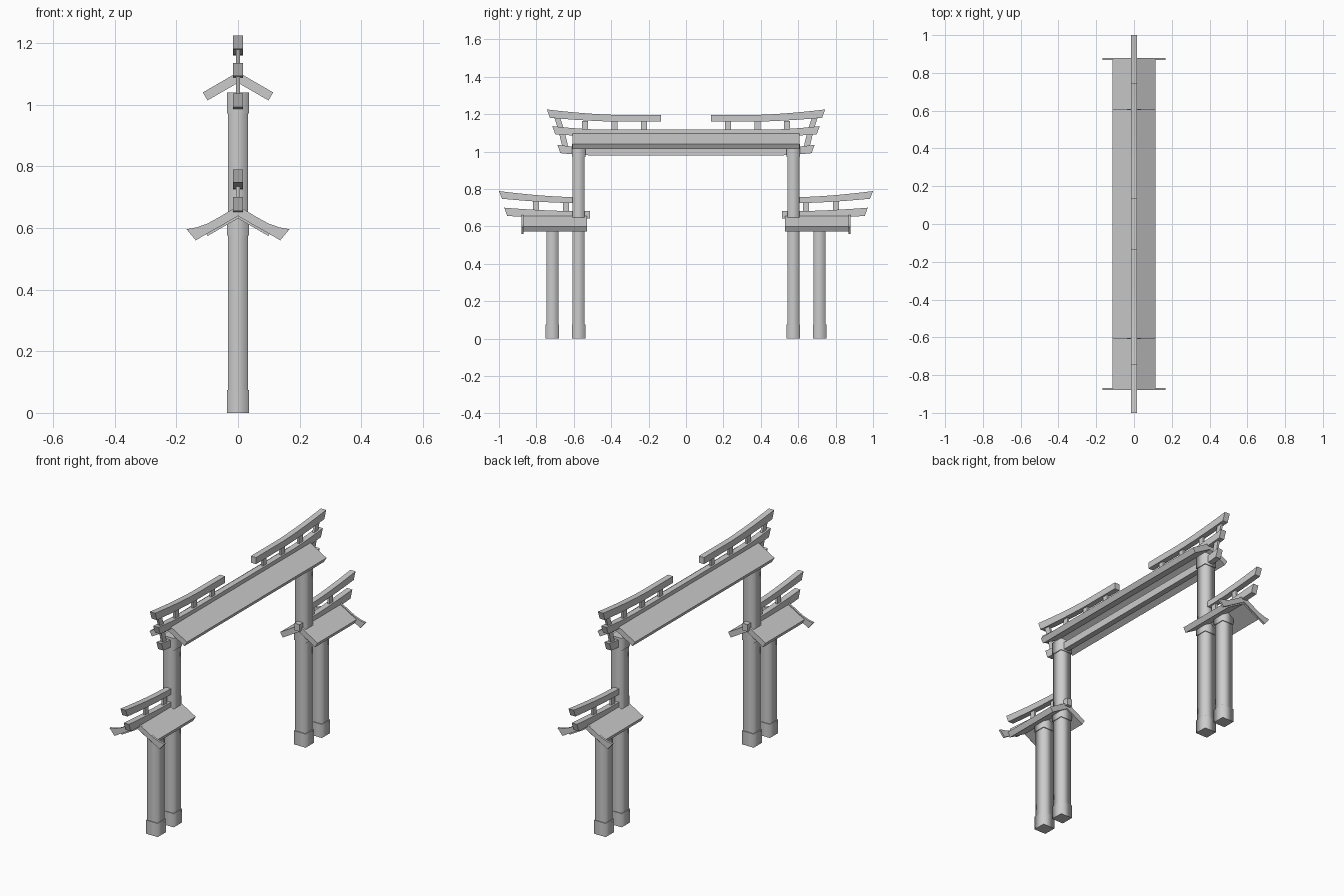
import bpy, bmesh

if "Cube" in bpy.data.objects:
    bpy.data.objects.remove(bpy.data.objects["Cube"])

grey = bpy.data.materials.new("plain_grey")
grey.use_nodes = True
COLOUR = (0.6, 0.6, 0.6, 1)
grey.diffuse_color = COLOUR
grey.node_tree.nodes["Principled BSDF"].inputs["Base Color"].default_value = COLOUR

BEAM = 0.016    # half thickness of beams
STRUT = 0.006   # half thickness of struts


def finish(name, bm):
    bmesh.ops.recalc_face_normals(bm, faces=bm.faces)
    mesh = bpy.data.meshes.new(name)
    bm.to_mesh(mesh)
    bm.free()
    mesh.materials.append(grey)
    obj = bpy.data.objects.new(name, mesh)
    bpy.context.collection.objects.link(obj)
    return obj


def strip(name, pairs, axis, lo, hi):
    """Solid strip from (upper, lower) outline pairs, extruded along x or y."""
    bm = bmesh.new()
    rings = []
    for upper, lower in pairs:
        ring = []
        for (u, z), depth in ((upper, lo), (upper, hi), (lower, hi), (lower, lo)):
            ring.append(bm.verts.new((depth, u, z) if axis == "x" else (u, depth, z)))
        rings.append(ring)
    for a, b in zip(rings, rings[1:]):
        for i in range(4):
            j = (i + 1) % 4
            bm.faces.new((a[i], a[j], b[j], b[i]))
    bm.faces.new(rings[0])
    bm.faces.new(rings[-1])
    return finish(name, bm)


def beam(name, start, end, bottom, top, lift, flare, slant=0.016, steps=24):
    """Beam along y whose outer tips sweep upward beyond the flare distance."""
    pairs = []
    for i in range(steps + 1):
        y = start + (end - start) * i / steps
        t = max(0, (abs(y) - flare) / (abs(end) - flare))
        rise = lift * t ** 1.6
        lean = slant * t * (1 if y > 0 else -1)
        pairs.append(((y, top + 1.4 * rise), (y - lean, bottom + rise)))
    strip(name, pairs, "x", -BEAM, BEAM)


def strut(name, y, bottom, top, lean=0):
    w = 0.016
    pairs = [((y + s * w + lean, top), (y + s * w, bottom)) for s in (-1, 1)]
    strip(name, pairs, "x", -STRUT, STRUT)


def mirrored(half):
    """Mirror a half outline, running from the ridge outward, across x = 0."""
    left = [((-a[0], a[1]), (-b[0], b[1])) for a, b in reversed(half[1:])]
    return left + half


def raised(pairs, z):
    return [((a[0], a[1] + z), (b[0], b[1] + z)) for a, b in pairs]


def pillar(name, y, sections):
    """Square post of stacked sections, with softly shaded sides."""
    bm = bmesh.new()
    for bottom, top, r in sections:
        rings = [[bm.verts.new((sx * r, y + sy * r, z))
                  for sx, sy in ((-1, -1), (1, -1), (1, 1), (-1, 1))]
                 for z in (bottom, top)]
        for i in range(4):
            j = (i + 1) % 4
            face = bm.faces.new((rings[0][i], rings[0][j], rings[1][j], rings[1][i]))
            face.smooth = True
        for ring in rings:
            bm.faces.new(ring)
    finish(name, bm)


# Cross-sections, measured from the roof base height
roof = mirrored([((0, 0.106), (0, 0.071)), ((0.114, 0.04), (0.099, 0.014))])
gable = mirrored([((0, 0.112), (0, 0.079)), ((0.06, 0.076), (0.05, 0.050)),
                  ((0.1, 0.054), (0.08, 0.033)), ((0.135, 0.042), (0.11, 0.016)),
                  ((0.167, 0.036), (0.137, 0.0))])

# Main roof and its through beams
strip("main_roof", raised(roof, 1.0), "y", -0.607, 0.607)
beam("main_upper_beam", -0.715, 0.715, 1.08, 1.118, 0.013, 0.45, steps=40)
beam("main_lower_beam", -0.688, 0.688, 0.98, 1.02, 0.012, 0.5, steps=40)

BASE, SHAFT = 0.036, 0.032
lower_post = [(0, 0.075, BASE), (0.075, 0.575, SHAFT), (0.575, 0.645, BASE)]
upper_post = [(0.645, 0.972, SHAFT), (0.972, 1.04, BASE)]

for side, s in (("front", -1), ("back", 1)):
    # Posts
    pillar(side + "_outer_pillar", s * 0.714, lower_post)
    pillar(side + "_inner_pillar", s * 0.574, lower_post + upper_post)

    # Split top rail over the main roof
    beam(side + "_main_top_rail", s * 0.134, s * 0.744, 1.16, 1.196, 0.021, 0.35)
    for i, y in enumerate((0.224, 0.383, 0.54)):
        strut(f"{side}_rail_strut_{i + 1}", s * y, 1.11, 1.165)
    strut(side + "_rail_end_strut", s * 0.668, 1.12, 1.18, s * 0.02)
    strut(side + "_lower_end_strut", s * 0.642, 1.01, 1.095, s * 0.02)

    # Small side roof with its flared gable board
    ends = sorted((s * 0.53, s * 0.872))
    strip(side + "_side_roof", raised(roof, 0.56), "y", *ends)
    ends = sorted((s * 0.868, s * 0.879))
    strip(side + "_gable_board", raised(gable, 0.56), "y", *ends)

    # Side beams
    beam(side + "_side_top_rail", s * 0.6, s * 1.0, 0.725, 0.757, 0.023, 0.6)
    beam(side + "_side_beam", s * 0.513, s * 0.972, 0.643, 0.682, 0.013, 0.6)
    for i, y in enumerate((0.642, 0.803)):
        strut(f"{side}_side_strut_{i + 1}", s * y, 0.67, 0.735)
